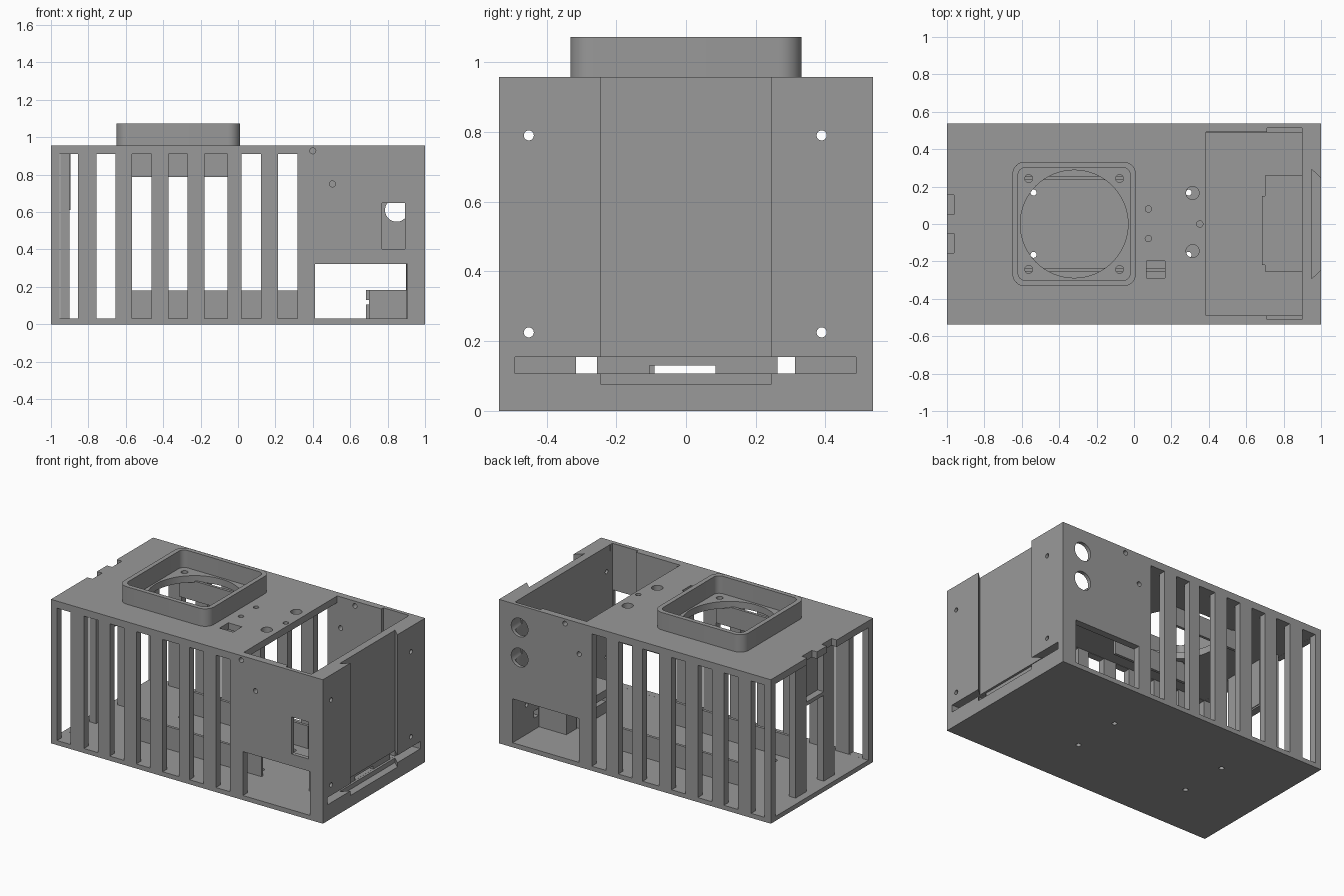
import bpy, bmesh, math
from mathutils import Matrix, Vector

if "Cube" in bpy.data.objects:
    bpy.data.objects.remove(bpy.data.objects["Cube"])

grey = bpy.data.materials.new("mid_grey")
grey.diffuse_color = (0.32, 0.32, 0.32, 1)
grey.use_nodes = True
grey.node_tree.nodes["Principled BSDF"].inputs["Base Color"].default_value = grey.diffuse_color


def make(name, bm):
    bmesh.ops.recalc_face_normals(bm, faces=bm.faces)
    me = bpy.data.meshes.new(name)
    bm.to_mesh(me)
    bm.free()
    me.materials.append(grey)
    ob = bpy.data.objects.new(name, me)
    bpy.context.collection.objects.link(ob)
    return ob


def prism(name, pts, z0, z1):
    """Extrude an xy outline from z0 to z1."""
    bm = bmesh.new()
    face = bm.faces.new([bm.verts.new((x, y, z0)) for x, y in pts])
    ext = bmesh.ops.extrude_face_region(bm, geom=[face])
    top = [v for v in ext["geom"] if isinstance(v, bmesh.types.BMVert)]
    bmesh.ops.translate(bm, verts=top, vec=(0, 0, z1 - z0))
    return make(name, bm)


def box(name, x0, x1, y0, y1, z0, z1):
    return prism(name, [(x0, y0), (x1, y0), (x1, y1), (x0, y1)], z0, z1)


def rod(name, c, r, depth, axis="Z", n=32):
    bm = bmesh.new()
    rot = {"X": Matrix.Rotation(math.pi / 2, 4, "Y"),
           "Y": Matrix.Rotation(math.pi / 2, 4, "X"), "Z": Matrix()}[axis]
    bmesh.ops.create_cone(bm, cap_ends=True, segments=n, radius1=r, radius2=r,
                          depth=depth, matrix=Matrix.Translation(Vector(c)) @ rot)
    return make(name, bm)


def rounded(x0, x1, y0, y1, r, n=8):
    pts = []
    for k, (cx, cy) in enumerate([(x1 - r, y1 - r), (x0 + r, y1 - r),
                                  (x0 + r, y0 + r), (x1 - r, y0 + r)]):
        for i in range(n + 1):
            a = math.pi / 2 * (k + i / n)
            pts.append((cx + r * math.cos(a), cy + r * math.sin(a)))
    return pts


def carve(target, cutters):
    """Subtract every cutter, bake the result and drop the cutters."""
    for c in cutters:
        c.hide_render = True
        m = target.modifiers.new("cut", "BOOLEAN")
        m.operation, m.solver, m.object = "DIFFERENCE", "EXACT", c
    dg = bpy.context.evaluated_depsgraph_get()
    me = bpy.data.meshes.new_from_object(target.evaluated_get(dg))
    target.modifiers.clear()
    target.data = me
    for c in cutters:
        bpy.data.objects.remove(c)


def smooth(ob):
    bpy.ops.object.select_all(action="DESELECT")
    ob.select_set(True)
    bpy.context.view_layer.objects.active = ob
    bpy.ops.object.shade_smooth_by_angle(angle=math.radians(30))


W, H = 0.537, 0.957
case = box("case", -1, 1, -W, W, 0, H)

# Cavity, open left end, top hatch
cuts = [box("cavity", -0.96, 0.9, -0.49, 0.49, 0.03, 0.912),
        box("left_opening", -1.1, -0.9, -0.488, 0.488, 0.0301, 0.911),
        box("hatch", 0.385, 0.899, -0.488, 0.492, 0.5, 1.1),
        box("hatch_pocket", 0.71, 0.898, -0.51, 0.513, 0.35, 1.1)]

# Ventilation slots through both long walls
for x0, x1 in [(-0.955, -0.855), (-0.757, -0.655), (-0.567, -0.463),
               (-0.372, -0.27), (-0.178, -0.057), (0.02, 0.122), (0.213, 0.317)]:
    cuts.append(box("vent", x0, x1, -0.7, 0.7, 0.0302, 0.91))

# Low access opening, connector window, screw holes and round ports
cuts.append(box("access", 0.412, 0.8995, -0.7, 0.7, 0.0303, 0.322))
cuts.append(box("access_side", 0.85, 0.905, -0.7, -0.48, 0.0304, 0.321))
cuts.append(box("window", 0.77, 0.893, -0.7, -0.45, 0.402, 0.648))
for x, z, y in [(0.4, 0.927, -W), (0.505, 0.75, -W), (0.515, 0.925, W), (0.41, 0.75, W)]:
    cuts.append(rod("side_screw", (x, y, z), 0.016, 0.16, "Y", 16))
for z in (0.61, 0.81):
    cuts.append(rod("port", (0.848, W, z), 0.062, 0.2, "Y"))

# Dovetail groove and slit in the right wall
cuts.append(prism("dovetail", [(0.95, -0.292), (1.01, -0.236), (1.01, 0.236),
                               (0.95, 0.292)], 0.077, 1.1))
cuts.append(box("slit", 0.935, 1.1, -0.49, 0.488, 0.107, 0.155))
for y0, y1, z1 in [(-0.315, -0.255, 0.1545), (0.262, 0.313, 0.1545), (-0.105, 0.085, 0.13)]:
    cuts.append(box("slit_window", 0.85, 1.05, y0, y1, 0.1075, z1))
for y in (-0.451, 0.389):
    for z in (0.225, 0.79):
        cuts.append(rod("end_screw", (0.95, y, z), 0.0145, 0.3, "X", 16))

# Fan hole, top holes, floor holes, left edge notches
cuts.append(rod("fan_hole", (-0.32, 0, 0.93), 0.288, 0.2, n=64))
for x in (-0.563, -0.077):
    for y in (-0.243, 0.243):
        cuts.append(rod("fan_screw", (x, y, 0.93), 0.021, 0.2, n=16))
for x, y, r in [(0.313, 0.166, 0.035), (0.313, -0.145, 0.035), (0.077, 0.08, 0.017),
                (0.077, -0.078, 0.017), (0.352, 0, 0.017)]:
    cuts.append(rod("top_hole", (x, y, 0.93), r, 0.2, n=20))
for x in (-0.537, 0.292):
    for y in (-0.165, 0.168):
        cuts.append(rod("floor_hole", (x, y, 0.02), 0.016, 0.1, n=16))
cuts.append(box("cable_slot", 0.067, 0.167, -0.29, -0.198, 0.85, 1.05))
for y in (0.052, -0.155):
    cuts.append(box("edge_notch", -1.1, -0.962, y, y + 0.103, 0.89, 1.05))
carve(case, cuts)
smooth(case)

# Rounded square fan collar
collar = prism("fan_collar", rounded(-0.65, 0.01, -0.332, 0.332, 0.065), H - 0.005, 1.073)
carve(collar, [prism("collar_bore", rounded(-0.62, -0.02, -0.302, 0.302, 0.04), 0.9, 1.2)])
smooth(collar)

# Long rails on the floor and under the top
for side, y in (("front", -0.253), ("back", 0.236)):
    box(side + "_floor_rail", -0.6, 0.35, y, y + 0.018, 0.025, 0.18)
    box(side + "_top_rail", -0.6, -0.055, y, y + 0.018, 0.788, 0.92)

# Twin posts and socket frame at the open left end
for side, y in (("front", -0.205), ("back", 0.09)):
    box(side + "_end_post", -0.95, -0.9, y, y + 0.115, 0.025, 0.92)
box("socket_shelf", -0.95, -0.9, -0.095, 0.095, 0.6, 0.625)
box("socket_back", -0.905, -0.895, -0.095, 0.095, 0.61, 0.92)

# Connector bracket behind the right wall
box("back_bracket", 0.70, 0.905, 0.15, 0.258, 0.025, 0.182)
box("front_bracket", 0.70, 0.905, -0.253, -0.22, 0.025, 0.182)
box("bracket_bridge", 0.685, 0.905, -0.22, 0.15, 0.131, 0.182)
box("bracket_base", 0.685, 0.905, -0.14, 0.14, 0.025, 0.105)
